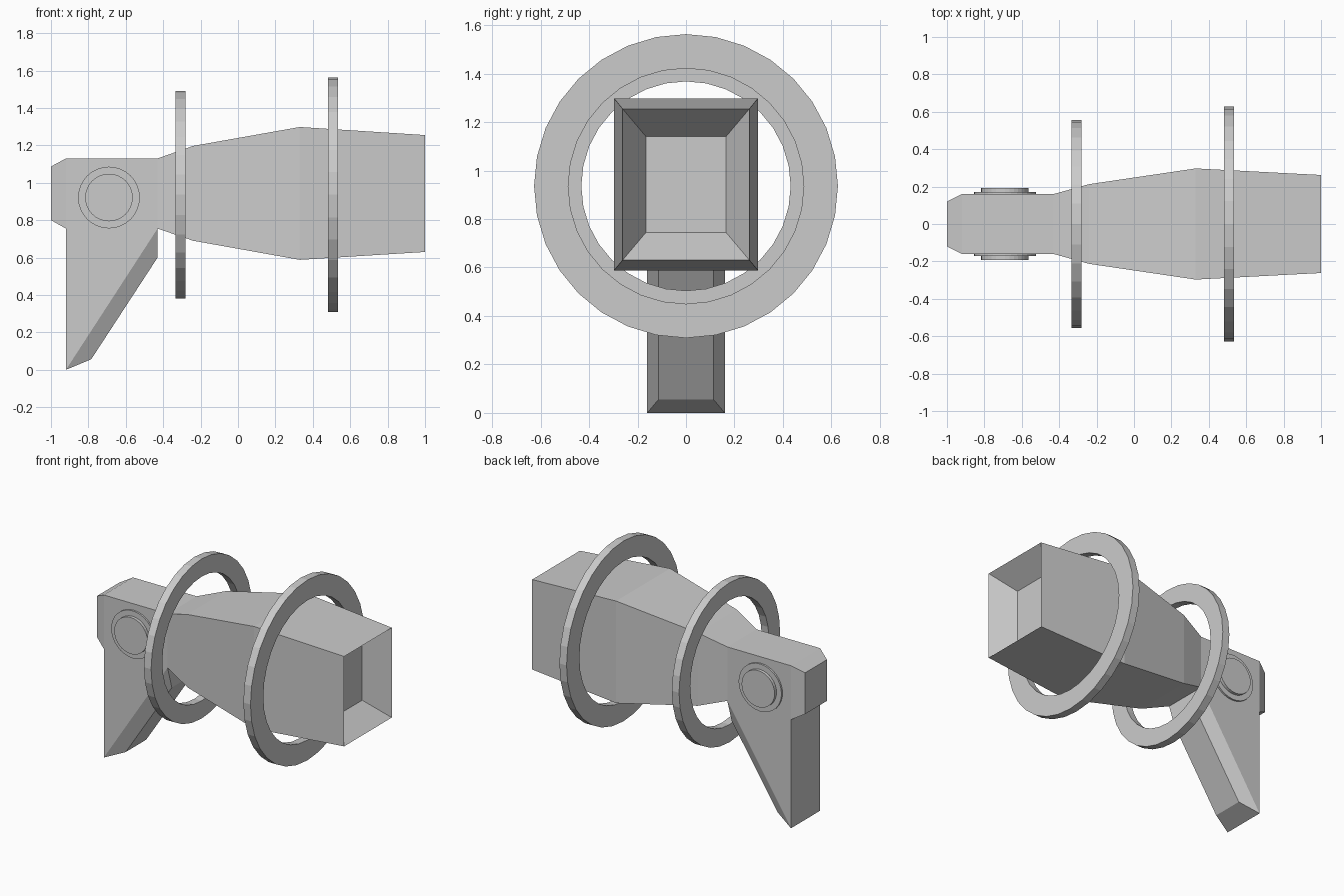
import bpy, bmesh, math
from mathutils import Matrix, Vector

if "Cube" in bpy.data.objects:
    bpy.data.objects.remove(bpy.data.objects["Cube"])


def finish(bm, name):
    bmesh.ops.recalc_face_normals(bm, faces=bm.faces)
    me = bpy.data.meshes.new(name)
    bm.to_mesh(me)
    bm.free()
    ob = bpy.data.objects.new(name, me)
    bpy.context.collection.objects.link(ob)
    return ob


def loft(name, loops, closed=False):
    """Skin equal-length point loops; cap the ends unless it closes on itself."""
    bm = bmesh.new()
    rows = [[bm.verts.new(p) for p in loop] for loop in loops]
    n = len(rows[0])
    pairs = list(zip(rows, rows[1:])) + ([(rows[-1], rows[0])] if closed else [])
    for a, b in pairs:
        for i in range(n):
            j = (i + 1) % n
            bm.faces.new((a[i], a[j], b[j], b[i]))
    if not closed:
        bm.faces.new(rows[0])
        bm.faces.new(rows[-1])
    return finish(bm, name)


def rect(x, hy, z0, z1):
    return [(x, -hy, z0), (x, hy, z0), (x, hy, z1), (x, -hy, z1)]


# Tapered hollow-ended body: x, half width, bottom, top
sections = [(-1, .12, .80, 1.087), (-.92, .16, .755, 1.13), (-.43, .16, .755, 1.13),
            (-.24, .213, .69, 1.197), (.33, .297, .588, 1.298), (1, .262, .63, 1.255),
            (.84, .165, .745, 1.14)]
loft("body", [rect(*s) for s in sections])


# Flat rings around the body
def ring(name, x0, x1, r_in, r_out, zc=.936, n=32):
    loops = []
    for i in range(n):
        a = 2 * math.pi * i / n
        c, s = math.cos(a), math.sin(a)
        loops.append([(x, r * c, zc + r * s) for x, r in
                      ((x0, r_in), (x0, r_out), (x1, r_out), (x1, r_in))])
    return loft(name, loops, closed=True)


ring("narrow_ring", -.335, -.28, .432, .555)
ring("wide_ring", .48, .535, .486, .627)

# Slanted leg with bevelled front edge
bm = bmesh.new()
for x, hy, z in ((-.92, .16, .755), (-.92, .16, 0), (-.43, .16, .755),
                 (-.785, .113, .056), (-.43, .113, .60)):
    for s in (-1, 1):
        bm.verts.new((x, s * hy, z))
bmesh.ops.convex_hull(bm, input=bm.verts)
bmesh.ops.dissolve_limit(bm, angle_limit=math.radians(4), verts=bm.verts, edges=bm.edges)
finish(bm, "leg")


# Pivot discs on both sides
def disc(name, r, y0, y1):
    bm = bmesh.new()
    m = Matrix.Translation(Vector((-.69, (y0 + y1) / 2, .921))) @ Matrix.Rotation(math.pi / 2, 4, 'X')
    bmesh.ops.create_cone(bm, cap_ends=True, segments=32, radius1=r, radius2=r,
                          depth=abs(y1 - y0), matrix=m)
    return finish(bm, name)


for side, s in (("front", -1), ("back", 1)):
    disc(side + "_pivot_washer", .165, s * .15, s * .172)
    disc(side + "_pivot_cap", .127, s * .15, s * .193)
